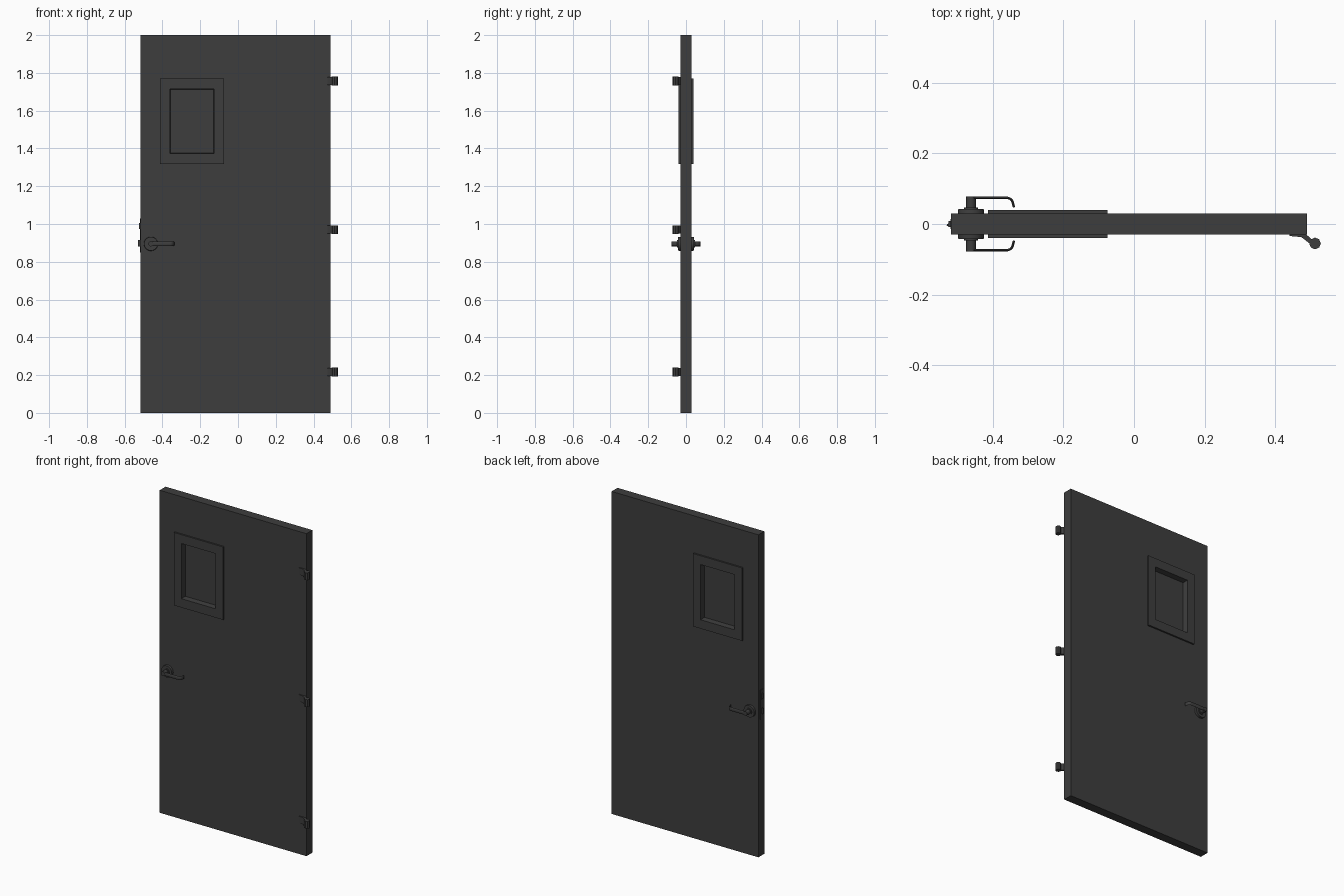
import bpy, bmesh, math
from mathutils import Matrix, Vector

if "Cube" in bpy.data.objects:
    bpy.data.objects.remove(bpy.data.objects["Cube"])

grey = bpy.data.materials.new("dark grey metal")
grey.use_nodes = True
COLOUR = (0.047, 0.047, 0.047, 1)
grey.diffuse_color = COLOUR
grey.node_tree.nodes["Principled BSDF"].inputs["Base Color"].default_value = COLOUR


def finish(name, bm, smooth=False):
    bmesh.ops.recalc_face_normals(bm, faces=bm.faces)
    mesh = bpy.data.meshes.new(name)
    bm.to_mesh(mesh)
    bm.free()
    mesh.materials.append(grey)
    ob = bpy.data.objects.new(name, mesh)
    bpy.context.scene.collection.objects.link(ob)
    if smooth:
        bpy.ops.object.select_all(action='DESELECT')
        ob.select_set(True)
        bpy.context.view_layer.objects.active = ob
        bpy.ops.object.shade_smooth_by_angle(angle=math.radians(35))
    return ob


def box(name, x0, x1, y0, y1, z0, z1):
    bm = bmesh.new()
    size = Matrix.Diagonal((x1 - x0, y1 - y0, z1 - z0, 1))
    centre = Matrix.Translation(((x0 + x1) / 2, (y0 + y1) / 2, (z0 + z1) / 2))
    bmesh.ops.create_cube(bm, size=1, matrix=centre @ size)
    return finish(name, bm)


def cylinder(name, radius, depth, centre, axis, sides=24, tip=None):
    bm = bmesh.new()
    turn = Vector((0, 0, 1)).rotation_difference(Vector(axis)).to_matrix().to_4x4()
    bmesh.ops.create_cone(bm, cap_ends=True, segments=sides, radius1=radius,
                          radius2=tip or radius, depth=depth,
                          matrix=Matrix.Translation(centre) @ turn)
    return finish(name, bm, sides > 8)


def prism(name, outline, z0, z1):
    # Extrude a plan outline upwards
    bm = bmesh.new()
    face = bm.faces.new([bm.verts.new((x, y, z0)) for x, y in outline])
    top = bmesh.ops.extrude_face_region(bm, geom=[face])["geom"]
    bmesh.ops.translate(bm, vec=(0, 0, z1 - z0),
                        verts=[v for v in top if isinstance(v, bmesh.types.BMVert)])
    return finish(name, bm)


# Door leaf with an opening for the window
door = box("door_leaf", -0.517, 0.49, -0.029, 0.029, 0, 2)
cutter = box("window_cutter", -0.38, -0.11, -0.1, 0.1, 1.35, 1.735)
cutter.hide_render = True
cutter.hide_viewport = True
cut = door.modifiers.new("window opening", 'BOOLEAN')
cut.operation = 'DIFFERENCE'
cut.solver = 'EXACT'
cut.object = cutter

WX, WZ = -0.244, 1.544


def window_casing(name, side):
    # Raised flat surround, then reveal running in to the pane
    bm = bmesh.new()
    loops = []
    for hw, hh, y in ((0.169, 0.226, 0.02), (0.169, 0.226, 0.039),
                      (0.117, 0.171, 0.039), (0.114, 0.168, 0.004)):
        loops.append([bm.verts.new((WX + sx * hw, side * y, WZ + sz * hh))
                      for sx, sz in ((-1, -1), (1, -1), (1, 1), (-1, 1))])
    for a, b in zip(loops, loops[1:]):
        for i in range(4):
            j = (i + 1) % 4
            bm.faces.new((a[i], a[j], b[j], b[i]))
    return finish(name, bm)


HX, HZ = -0.461, 0.895


def lever(name, side):
    # Flat strap that bends back towards the door at its free end
    path = [(HX, 0.074), (-0.36, 0.074)]
    for i in range(1, 7):
        a = math.radians(15 * i)
        path.append((-0.36 + 0.018 * math.sin(a), 0.056 + 0.018 * math.cos(a)))
    path.append((-0.339, 0.047))
    bm = bmesh.new()
    rings = []
    for i, (x, y) in enumerate(path):
        p, q = path[max(i - 1, 0)], path[min(i + 1, len(path) - 1)]
        along = Vector((q[0] - p[0], q[1] - p[1])).normalized()
        ring = []
        for k in range(12):
            a = math.tau * k / 12
            off = 0.0035 * math.cos(a)
            ring.append(bm.verts.new((x - along.y * off, side * (y + along.x * off),
                                      HZ + 0.0115 * math.sin(a))))
        rings.append(ring)
    for a, b in zip(rings, rings[1:]):
        for i in range(12):
            j = (i + 1) % 12
            bm.faces.new((a[i], a[j], b[j], b[i]))
    bm.faces.new(rings[0])
    bm.faces.new(rings[-1])
    return finish(name, bm, True)


box("window_pane", WX - 0.13, WX + 0.13, -0.005, 0.005, WZ - 0.18, WZ + 0.18)
for label, side in (("front", -1), ("back", 1)):
    window_casing(label + "_window_casing", side)
    out = (0, side, 0)
    cylinder(label + "_handle_rose", 0.038, 0.02, (HX, side * 0.032, HZ), out, 32, 0.036)
    cylinder(label + "_handle_collar", 0.02, 0.01, (HX, side * 0.042, HZ), out)
    cylinder(label + "_handle_spindle", 0.0135, 0.05, (HX, side * 0.053, HZ), out)
    lever(label + "_handle_lever", side)

# Latch and its release button on the closing edge
prism("latch_bolt", [(-0.51, -0.008), (-0.53, -0.006), (-0.528, 0.0), (-0.51, 0.009)],
      0.882, 0.916)
box("lock_plate", -0.5195, -0.51, -0.014, 0.014, 0.85, 1.03)
box("upper_bolt", -0.525, -0.51, -0.008, 0.008, 0.974, 1.006)

# Three hinges on the hanging edge
HINGE_PLAN = [(0.44, -0.027), (0.44, -0.034), (0.473, -0.037), (0.506, -0.062),
              (0.513, -0.052), (0.484, -0.027)]
for place, z in (("top", 1.757), ("middle", 0.97), ("bottom", 0.216)):
    prism(place + "_hinge_leaf", HINGE_PLAN, z - 0.021, z + 0.021)
    cylinder(place + "_hinge_barrel", 0.0165, 0.046, (0.512, -0.055, z), (0, 0, 1), 8)
